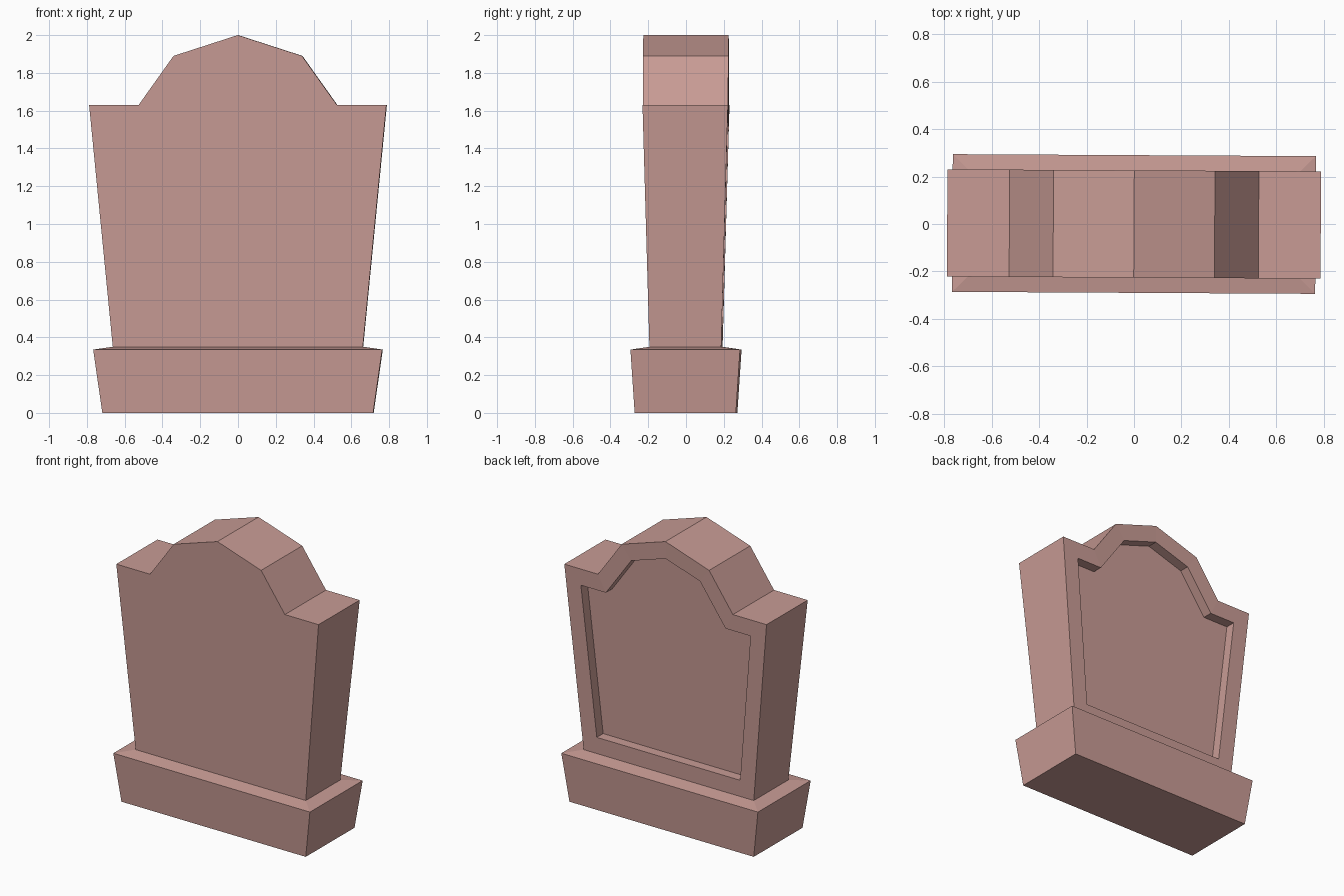
import bpy, bmesh
from mathutils import Matrix

if "Cube" in bpy.data.objects:
    bpy.data.objects.remove(bpy.data.objects["Cube"])

TURN = Matrix.Rotation(-0.0055, 4, 'Z')  # the whole stone sits very slightly turned

mat = bpy.data.materials.new("pink_stone")
mat.diffuse_color = (0.58, 0.33, 0.30, 1)
mat.use_nodes = True
mat.node_tree.nodes["Principled BSDF"].inputs["Base Color"].default_value = mat.diffuse_color


def finish(bm, name):
    bmesh.ops.recalc_face_normals(bm, faces=bm.faces)
    bm.transform(TURN)
    mesh = bpy.data.meshes.new(name)
    bm.to_mesh(mesh)
    bm.free()
    mesh.materials.append(mat)
    obj = bpy.data.objects.new(name, mesh)
    bpy.context.collection.objects.link(obj)
    return obj


def bridge(bm, a, b):
    for i in range(len(a)):
        j = (i + 1) % len(a)
        bm.faces.new((a[i], a[j], b[j], b[i]))


# Plinth: flared block with a shallow sloped top that meets the stone
bm = bmesh.new()
rings = []
for hx, hy, z in [(0.717, 0.268, 0), (0.765, 0.29, 0.335), (0.662, 0.19, 0.35)]:
    rings.append([bm.verts.new((sx * hx, sy * hy, z))
                  for sx, sy in ((-1, -1), (1, -1), (1, 1), (-1, 1))])
bm.faces.new(rings[0])
bm.faces.new(rings[2])
for lower, upper in zip(rings, rings[1:]):
    bridge(bm, lower, upper)
finish(bm, "plinth")

# Headstone: mirrored outline (x, half depth, z), wider and thicker at the shoulders
half = [(0.662, 0.19, 0.35), (0.787, 0.226, 1.63), (0.525, 0.226, 1.63), (0.34, 0.226, 1.89)]
outline = half + [(0, 0.226, 2.0)] + [(-x, y, z) for x, y, z in reversed(half)]
bm = bmesh.new()
front = [bm.verts.new((x, -y, z)) for x, y, z in outline]
back = [bm.verts.new((x, y, z)) for x, y, z in outline]
bridge(bm, front, back)
bm.faces.new(front)
panel = bm.faces.new(back)
bmesh.ops.recalc_face_normals(bm, faces=bm.faces)

# Recessed panel on the back
bmesh.ops.inset_individual(bm, faces=[panel], thickness=0.115, use_even_offset=True)
rim = bmesh.ops.extrude_discrete_faces(bm, faces=[panel])["faces"][0]
bmesh.ops.translate(bm, verts=rim.verts, vec=(0, -0.07, 0))
finish(bm, "headstone")
